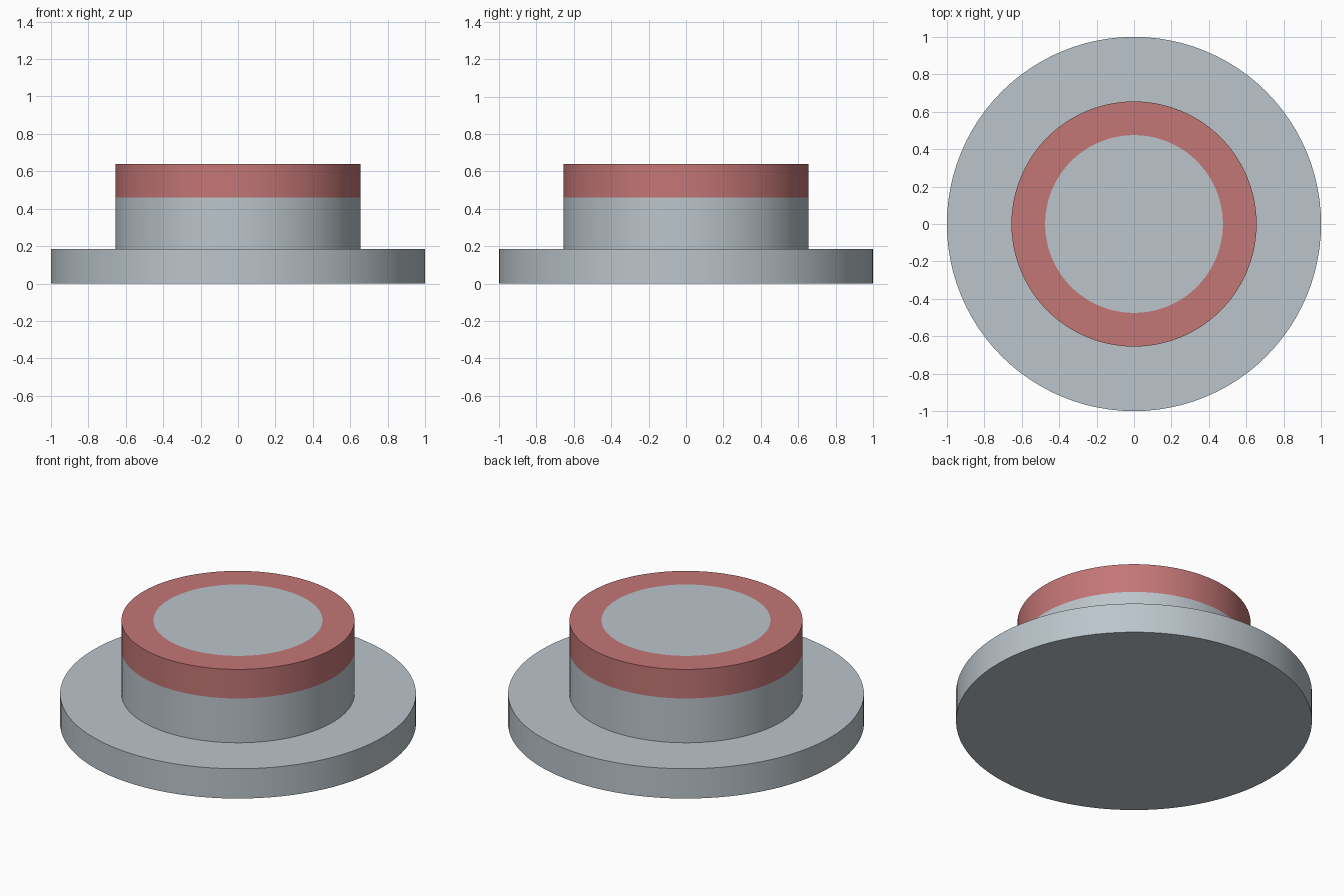
import bpy, bmesh, math

if "Cube" in bpy.data.objects:
    bpy.data.objects.remove(bpy.data.objects["Cube"])

SEGMENTS = 96


def material(name, color):
    m = bpy.data.materials.new(name)
    m.diffuse_color = (*color, 1)
    m.use_nodes = True
    m.node_tree.nodes["Principled BSDF"].inputs["Base Color"].default_value = m.diffuse_color
    return m


grey = material("light_grey", (0.50, 0.56, 0.60))
red = material("muted_red", (0.55, 0.18, 0.18))


def lathe(name, profile, mats, band_material):
    """Spin a (radius, z) profile; each band gets a material index."""
    bm = bmesh.new()
    rings = []
    for r, z in profile:
        if r == 0:
            rings.append([bm.verts.new((0, 0, z))] * SEGMENTS)
        else:
            rings.append([bm.verts.new((r * math.cos(a), r * math.sin(a), z))
                          for a in (2 * math.pi * i / SEGMENTS for i in range(SEGMENTS))])
    for band, (low, high) in enumerate(zip(rings, rings[1:])):
        for i in range(SEGMENTS):
            j = (i + 1) % SEGMENTS
            corners = list(dict.fromkeys((low[i], low[j], high[j], high[i])))
            bm.faces.new(corners).material_index = band_material[band]
    bmesh.ops.recalc_face_normals(bm, faces=bm.faces)
    mesh = bpy.data.meshes.new(name)
    bm.to_mesh(mesh)
    bm.free()
    for m in mats:
        mesh.materials.append(m)
    ob = bpy.data.objects.new(name, mesh)
    bpy.context.collection.objects.link(ob)
    bpy.context.view_layer.objects.active = ob
    ob.select_set(True)
    bpy.ops.object.shade_smooth_by_angle(angle=math.radians(30))
    ob.select_set(False)
    return ob


# Wide base flange, raised hub, and red rim flush with the hub's top and side
lathe("flanged_button",
      [(0, 0), (1, 0), (1, 0.185), (0.655, 0.185), (0.655, 0.46),
       (0.655, 0.64), (0.475, 0.64), (0, 0.64)],
      [grey, red],
      [0, 0, 0, 0, 1, 1, 0])
